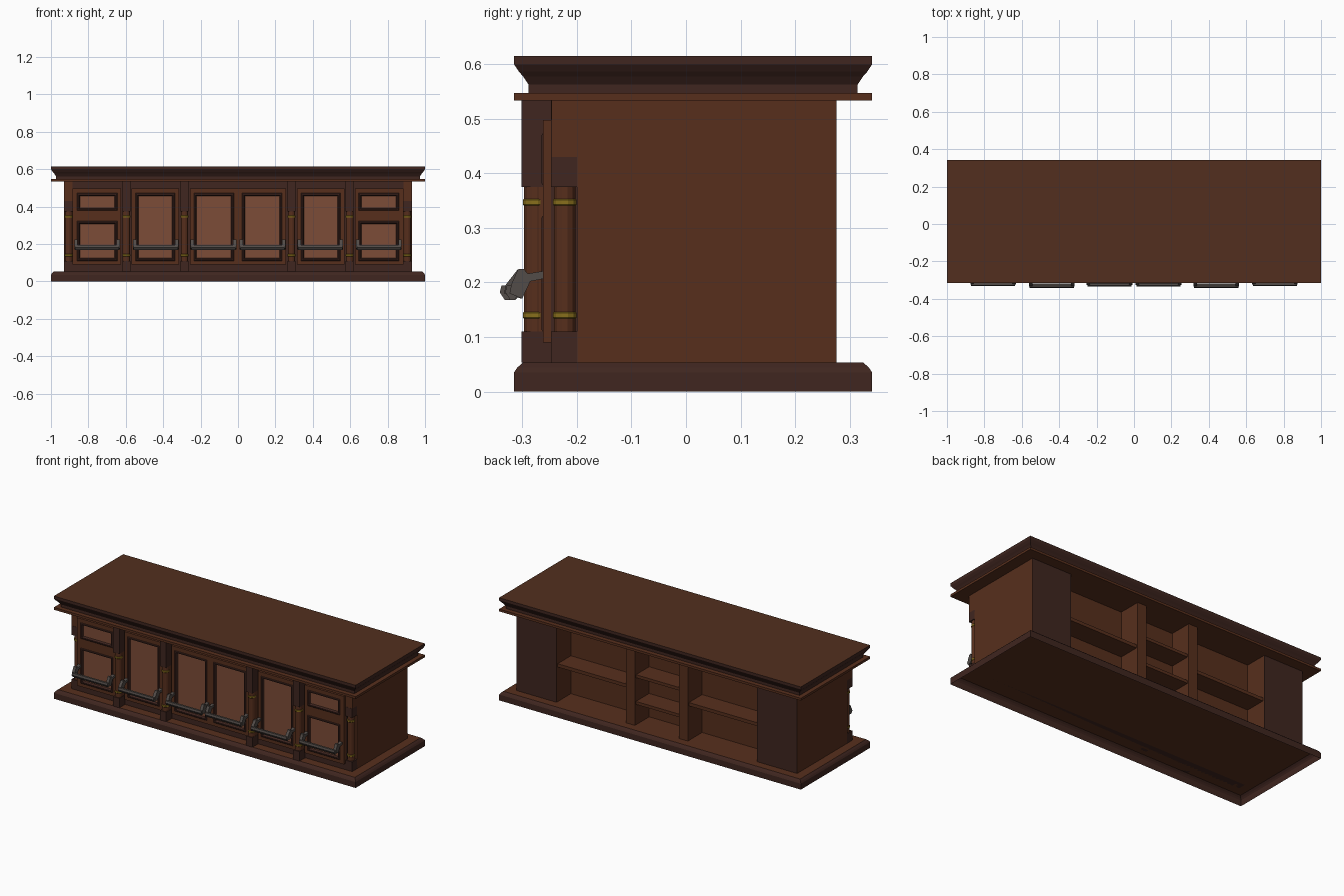
import bpy, bmesh, math

if "Cube" in bpy.data.objects:
    bpy.data.objects.remove(bpy.data.objects["Cube"])

def mat(name, rgb):
    m = bpy.data.materials.new(name)
    m.diffuse_color = (*rgb, 1)
    m.use_nodes = True
    m.node_tree.nodes["Principled BSDF"].inputs["Base Color"].default_value = m.diffuse_color
    return m

WOOD = mat("wood", (0.095, 0.028, 0.012))
DARK = mat("dark_wood", (0.05, 0.019, 0.014))
TOP = mat("top_wood", (0.085, 0.028, 0.013))
PANEL = mat("panel_wood", (0.20, 0.072, 0.038))
BRASS = mat("brass", (0.25, 0.16, 0.012))
IRON = mat("iron", (0.085, 0.072, 0.065))

def finish(name, bm, m):
    bmesh.ops.recalc_face_normals(bm, faces=bm.faces)
    me = bpy.data.meshes.new(name)
    bm.to_mesh(me)
    bm.free()
    me.materials.append(m)
    ob = bpy.data.objects.new(name, me)
    bpy.context.collection.objects.link(ob)
    return ob

def box(name, x0, x1, y0, y1, z0, z1, m=WOOD):
    bm = bmesh.new()
    bmesh.ops.create_cube(bm, size=1)
    for v in bm.verts:
        v.co = ((x0 + x1) / 2 + v.co.x * (x1 - x0),
                (y0 + y1) / 2 + v.co.y * (y1 - y0),
                (z0 + z1) / 2 + v.co.z * (z1 - z0))
    return finish(name, bm, m)

def loft(name, loops, m, first_cap=True):
    bm = bmesh.new()
    rings = [[bm.verts.new(p) for p in loop] for loop in loops]
    for a, b in zip(rings, rings[1:]):
        n = len(a)
        for i in range(n):
            bm.faces.new((a[i], a[(i + 1) % n], b[(i + 1) % n], b[i]))
    if first_cap:
        bm.faces.new(rings[0])
    bm.faces.new(rings[-1])
    return finish(name, bm, m)

def tiers(name, profile, m, top=None, first_cap=True):
    # rectangular moulding: (inset, height) steps, optional colour for the top face
    ob = loft(name, [[(-1 + i, -.315 + i, z), (1 - i, -.315 + i, z),
                      (1 - i, .341 - i, z), (-1 + i, .341 - i, z)] for i, z in profile], m, first_cap)
    if top:
        ob.data.materials.append(top)
        ob.data.polygons[len(ob.data.polygons) - 1].material_index = 1

def turned(name, x, y, profile, m, sides=12):
    loft(name, [[(x + r * math.cos(2 * math.pi * (k + .5) / sides),
                  y + r * math.sin(2 * math.pi * (k + .5) / sides), z)
                 for k in range(sides)] for r, z in profile], m)

# Plinth (hollow underneath) and counter top
tiers("plinth", [(0, 0), (0, .035), (.006, .044), (.016, .053)], DARK, WOOD, first_cap=False)
tiers("under_slab", [(0, .533), (0, .547)], WOOD)
tiers("counter_top", [(.027, .547), (.027, .562), (.017, .577), (.009, .586),
                      (.001, .598), (0, .60), (0, .615)], DARK, TOP)

# Carcass with notched front corners
B, T = .053, .533
box("carcass", -.93, .93, -.2, .14, B, T)
box("front_wall", -.885, .885, -.247, -.2, B, T, DARK)
box("front_header", -.93, .93, -.246, -.2, .43, T)

# Open back: end blocks with dark doors, dividers, shelves
for s in (-1, 1):
    def sbox(name, a, b, *rest):
        box(name, min(s * a, s * b), max(s * a, s * b), *rest)
    sbox("end_block", .665, .93, .14, .275, B, T, WOOD)
    sbox("end_door", .665, .9295, .274, .276, B, T, DARK)
    sbox("divider", .146, .205, .14, .275, B, T, WOOD)
    sbox("side_shelf", .205, .665, .14, .265, .26, .28, WOOD)
for z in (.175, .335):
    box("middle_shelf", -.146, .146, .14, .265, z, z + .018)

# Columns with blocks and brass rings
def column(x, y, h, top, y_back):
    y0 = y - h - .003 if y_back else y - h
    y1 = y_back or y + h
    box("column_foot", x - h, x + h, y0, y1, B, .11, DARK)
    box("column_head", x - h, x + h, y0, y1, .375, top, DARK)
    turned("column_shaft", x, y, [(.0205, .11), (.0205, .375)], WOOD)
    for z in (.14, .347):
        turned("brass_ring", x, y, [(.018, z - .009), (.0225, z - .004),
                                    (.0225, z + .004), (.018, z + .009)], BRASS)

for s in (-1, 1):
    column(s * .905, -.222, .025, .43, None)
    for x in (.597, .286):
        column(s * x, -.277, .021, T, -.247)
        box("column_backing", s * x - .019, s * x + .019, -.275, -.247, .11, .375)

# Framed fronts: boards around each opening, bevelled moulding, inset panel
FY, Z0, Z1 = -.262, .09, .497

def opening(x0, x1, z0, z1):
    def ring(i, y):
        return [(x0 + i, y, z0 + i), (x1 - i, y, z0 + i), (x1 - i, y, z1 - i), (x0 + i, y, z1 - i)]
    loft("moulding", [ring(0, FY), ring(.004, FY - .003), ring(.010, FY - .003),
                      ring(.016, FY + .008), ring(.018, FY + .009)], DARK, False)
    box("inset_panel", x0 + .015, x1 - .015, FY + .007, -.24, z0 + .015, z1 - .015, PANEL)

def front(x0, x1, xs, zs):
    edges = [x0] + [e for pair in xs for e in pair] + [x1]
    for a, b in zip(edges[::2], edges[1::2]):
        box("stile", a, b, FY, -.24, Z0, Z1)
    for a, b in xs:
        levels = [Z0] + [e for pair in zs for e in pair] + [Z1]
        for c, d in zip(levels[::2], levels[1::2]):
            box("rail", a, b, FY, -.24, c, d)
        for c, d in zs:
            opening(a, b, c, d)

TALL = [(.11, .473)]
SPLIT = [(.11, .322), (.378, .473)]
front(-.885, -.625, [(-.86, -.645)], SPLIT)
front(.625, .885, [(.645, .86)], SPLIT)
front(-.57, -.315, [(-.548, -.337)], TALL)
front(.315, .57, [(.337, .548)], TALL)
front(-.257, .257, [(-.236, -.022), (.022, .236)], TALL)

# Foot rails: faceted bar on two arms with upturned ends
def foot_rail(cx, out):
    def arm(s):
        x = cx + s * .113
        loft("rail_arm", [[(x + d, y, z) for y, z in
                           ((-.255, .208), (-.285, .202), (-out + .02, .170), (-out - .003, .180),
                            (-out, .196), (-.308, .224), (-.297, .225), (-.29, .216), (-.255, .222))]
                          for d in (-.009, .009)], IRON)
    arm(-1)
    arm(1)
    section = [(-.011, .0), (-.008, .012), (.004, .012), (.012, .0), (.008, -.014), (-.002, -.014)]
    loft("foot_rail", [[(cx + x, -out + y, .182 + z) for y, z in section]
                       for x in (-.118, .118)], IRON)

for s in (-1, 1):
    for x, out in ((.753, .320), (.440, .330), (.131, .322)):
        foot_rail(s * x, out)
